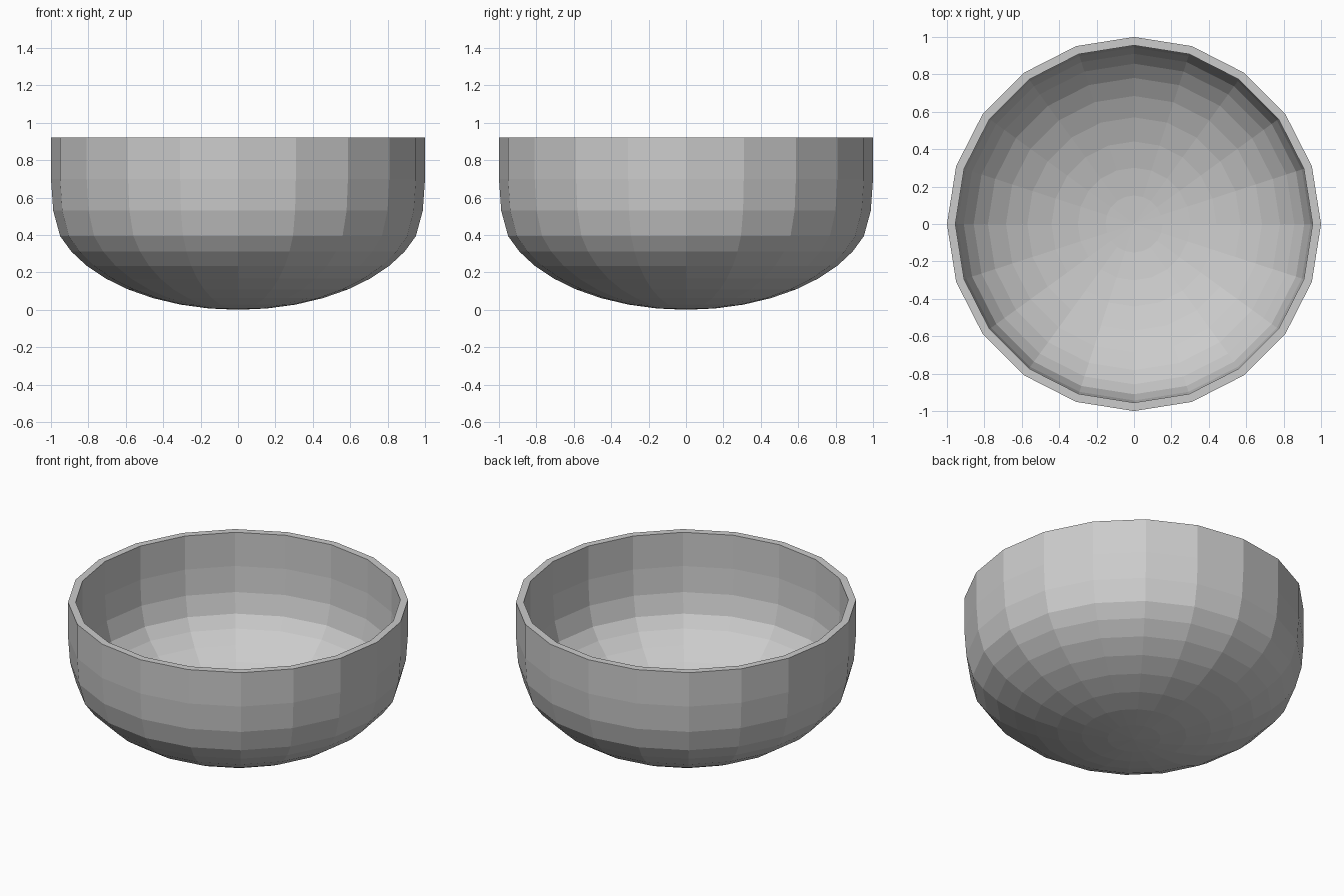
import bpy, bmesh
from math import sin, cos, radians, tau

if "Cube" in bpy.data.objects:
    bpy.data.objects.remove(bpy.data.objects["Cube"])

SIDES = 20
DEPTH = 0.57      # vertical radius of the rounded base
WALL = 0.045

# Profile: rounded base in 9 degree steps, then the stretched upright wall
profile = [(sin(radians(9 * k)), DEPTH * (1 - cos(radians(9 * k)))) for k in range(1, 9)]
profile += [(0.988, 0.53), (1.0, 0.70), (1.0, 0.92)]

bm = bmesh.new()
rings = [[bm.verts.new((r * cos(tau * i / SIDES), r * sin(tau * i / SIDES), z))
          for i in range(SIDES)] for r, z in profile]
pole = bm.verts.new((0, 0, 0))

# Base fan and bands between rings, all wound outwards
for i in range(SIDES):
    j = (i + 1) % SIDES
    bm.faces.new((pole, rings[0][j], rings[0][i]))
    for low, high in zip(rings, rings[1:]):
        bm.faces.new((low[i], low[j], high[j], high[i]))

mesh = bpy.data.meshes.new("bowl")
bm.to_mesh(mesh)
bm.free()
bowl = bpy.data.objects.new("bowl", mesh)
bpy.context.collection.objects.link(bowl)

# Wall thickness grows inwards, leaving a flat rim
shell = bowl.modifiers.new("wall", 'SOLIDIFY')
shell.thickness = WALL
shell.offset = -1
